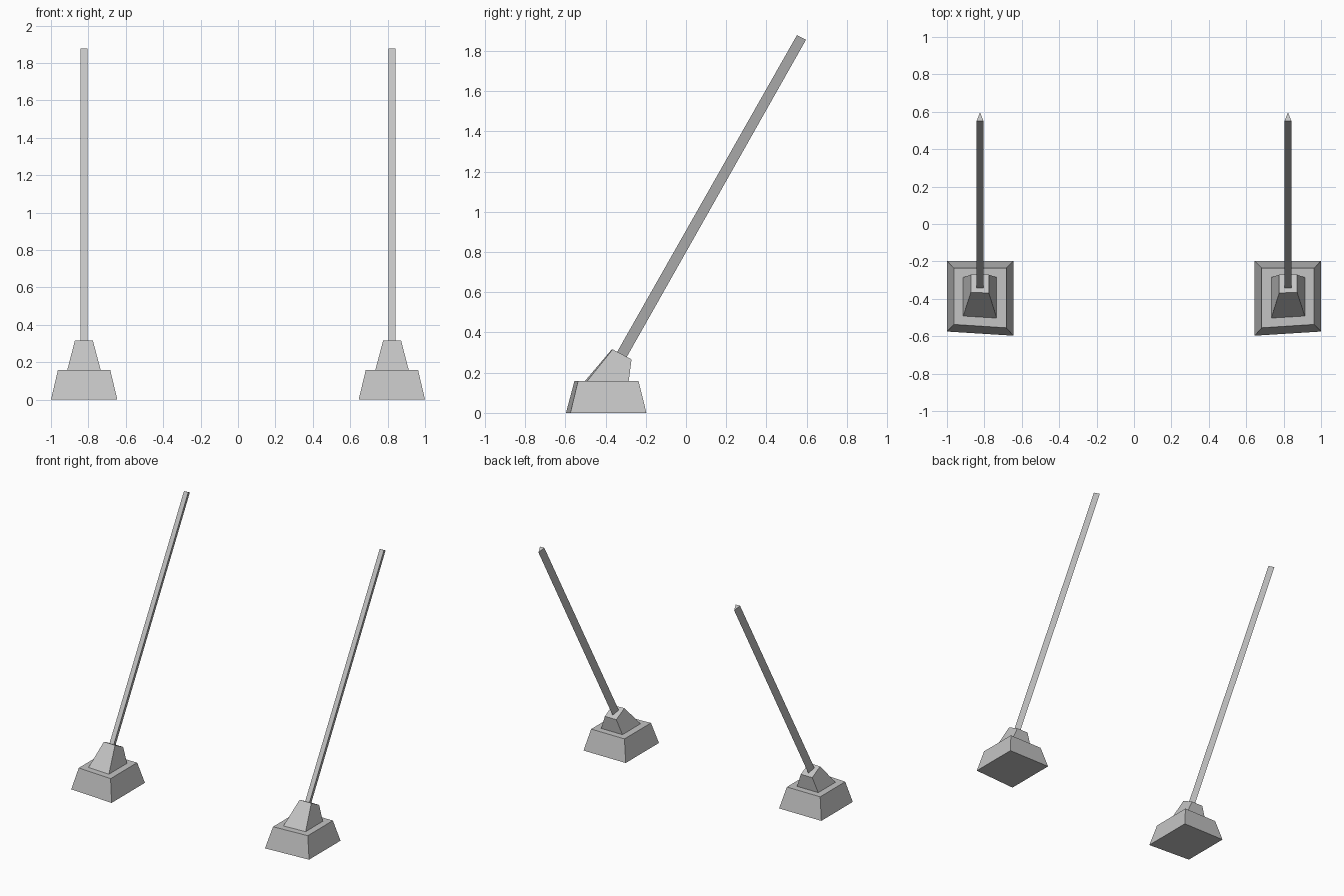
import bpy, bmesh

cube = bpy.data.objects.get("Cube")
if cube:
    bpy.data.objects.remove(cube, do_unlink=True)

grey = bpy.data.materials.new("plain grey")
grey.use_nodes = True
colour = (0.55, 0.55, 0.55, 1)
grey.diffuse_color = colour
grey.node_tree.nodes["Principled BSDF"].inputs["Base Color"].default_value = colour


def loft(name, bottom, top, side):
    """Closed solid between two matching outlines, placed on one side."""
    bm = bmesh.new()
    low, high = [[bm.verts.new((side * x, y, z)) for x, y, z in ring]
                 for ring in (bottom, top)]
    n = len(low)
    bm.faces.new(low)
    bm.faces.new(high)
    for i in range(n):
        j = (i + 1) % n
        bm.faces.new((low[i], low[j], high[j], high[i]))
    bmesh.ops.recalc_face_normals(bm, faces=bm.faces)
    mesh = bpy.data.meshes.new(name)
    bm.to_mesh(mesh)
    bm.free()
    mesh.materials.append(grey)
    bpy.context.collection.objects.link(bpy.data.objects.new(name, mesh))


def quad(outer, inner, front_outer, front_inner, back, z_front, z_back):
    return [(outer, front_outer, z_front), (inner, front_inner, z_front),
            (inner, back, z_back), (outer, back, z_back)]


def triangle(y_front, z_front, y_back, z_back):
    # flat side faces forward, ridge points back
    mid, half = 0.823, 0.018
    return [(mid + half, y_front, z_front), (mid - half, y_front, z_front),
            (mid, y_back, z_back)]


for label, side in (("left", 1), ("right", -1)):
    # Wide tapered foot, with its front edge slightly skewed
    loft(label + "_foot",
         quad(1.0, 0.645, -0.575, -0.597, -0.197, 0, 0),
         quad(0.963, 0.683, -0.537, -0.555, -0.236, 0.158, 0.158), side)
    # Socket block with a sloping top
    loft(label + "_socket",
         quad(0.913, 0.734, -0.492, -0.503, -0.285, 0.158, 0.158),
         quad(0.872, 0.776, -0.365, -0.369, -0.271, 0.316, 0.266), side)
    # Leaning three-sided pole, sunk a little into the socket
    loft(label + "_pole",
         triangle(-0.353, 0.285, -0.306, 0.258),
         triangle(0.552, 1.879, 0.597, 1.856), side)
